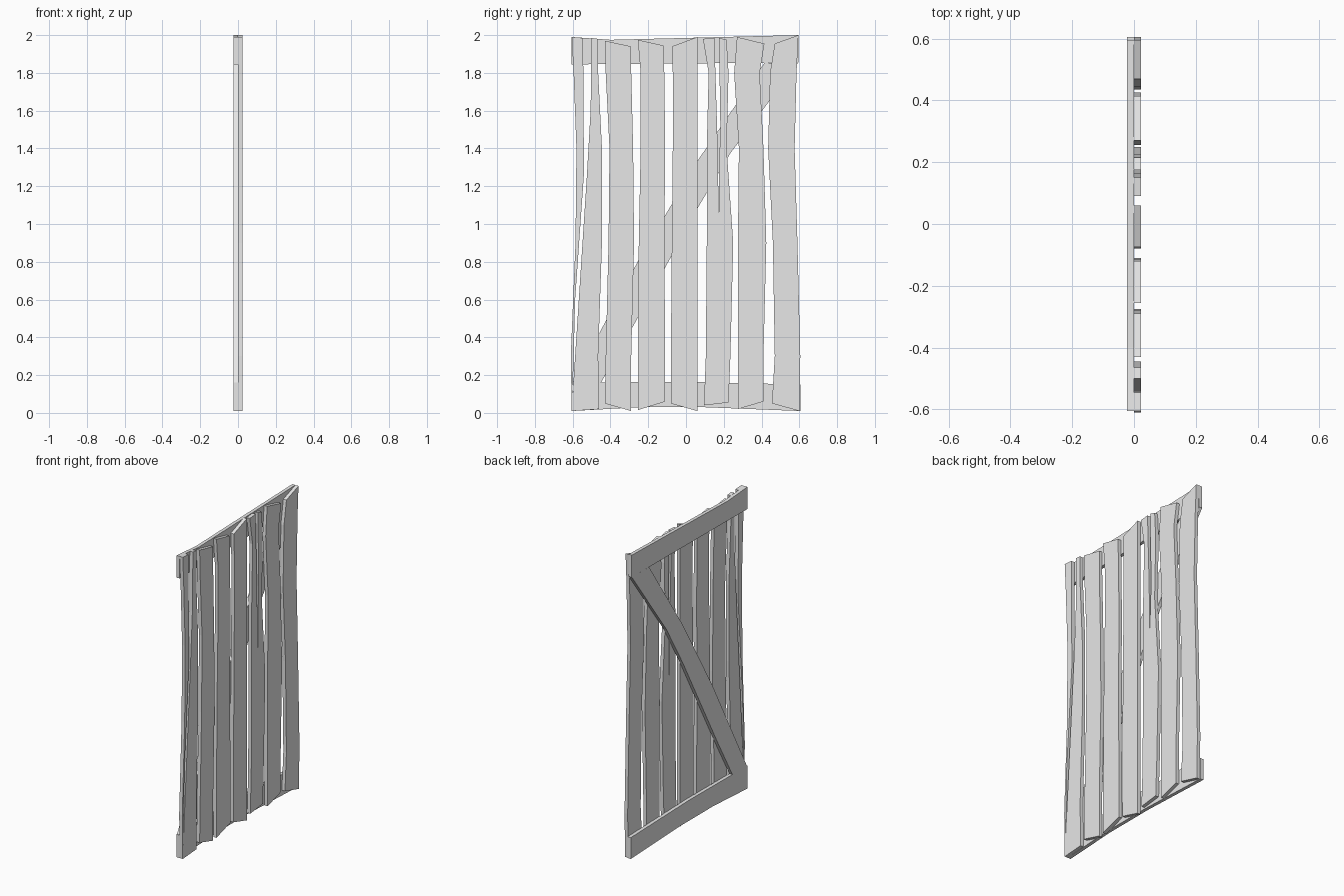
import bpy
import bmesh

default_cube = bpy.data.objects.get("Cube")
if default_cube:
    bpy.data.objects.remove(default_cube, do_unlink=True)

wood = bpy.data.materials.new("pale grey wood")
wood.use_nodes = True
wood_colour = (0.8, 0.8, 0.8, 1)
wood.diffuse_color = wood_colour
wood.node_tree.nodes["Principled BSDF"].inputs["Base Color"].default_value = wood_colour

THICK = 0.0225


def board(name, outline, x_back, x_front):
    """Extrude a (y, z) outline between two x positions."""
    bm = bmesh.new()
    face = bm.faces.new([bm.verts.new((x_back, y, z)) for y, z in outline])
    result = bmesh.ops.extrude_face_region(bm, geom=[face])
    moved = [v for v in result["geom"] if isinstance(v, bmesh.types.BMVert)]
    bmesh.ops.translate(bm, verts=moved, vec=(x_front - x_back, 0, 0))
    bmesh.ops.recalc_face_normals(bm, faces=bm.faces)
    # Split the concave outlines cleanly
    bmesh.ops.triangulate(bm, faces=[f for f in bm.faces if len(f.verts) > 4])
    mesh = bpy.data.meshes.new(name)
    bm.to_mesh(mesh)
    bm.free()
    mesh.materials.append(wood)
    obj = bpy.data.objects.new(name, mesh)
    bpy.context.collection.objects.link(obj)
    return obj


# Heights at which every warped plank bends between its two ends
BENDS = (1.8, 1.4, 0.9, 0.3)


def plank(name, tops, bottoms, left, right, split=()):
    """Warped plank; left and right list the edge from top to bottom,
    split lists the points of a crack open at the top end."""
    left_side = zip(left, (tops[0], *BENDS, bottoms[0]))
    right_side = zip(right, (tops[1], *BENDS, bottoms[1]))
    outline = list(left_side)[::-1] + list(split) + list(right_side)
    return board(name, outline, 0, THICK)


# Upright planks, from the right edge of the door to the left
plank("cracked_edge_plank", (1.99, 1.98), (0.01, 0.02),
      (-.605, -.595, -.58, -.585, -.61, -.605),
      (-.465, -.465, -.445, -.445, -.465, -.46),
      [(-.545, 1.985), (-.54, 1.27), (-.587, .6), (-.6, .1),
       (-.525, 1.25), (-.505, 1.6), (-.5, 1.985)])
plank("second_plank", (1.97, 1.94), (0.05, 0.01),
      (-.43, -.425, -.405, -.41, -.425, -.43),
      (-.29, -.29, -.28, -.275, -.29, -.29))
plank("third_plank", (1.975, 1.945), (0.015, 0.06),
      (-.255, -.24, -.24, -.25, -.255, -.255),
      (-.12, -.115, -.11, -.115, -.11, -.11))
plank("fourth_plank", (1.94, 1.99), (0.05, 0.01),
      (-.075, -.07, -.07, -.075, -.08, -.08),
      (.06, .06, .06, .06, .06, .06))
plank("cracked_middle_plank", (1.98, 1.975), (0.04, 0.055),
      (.09, .12, .11, .11, .105, .095),
      (.215, .225, .215, .25, .235, .225),
      [(.15, 1.985), (.165, 1.5), (.175, .98), (.175, 1.3),
       (.182, 1.5), (.175, 1.985)])
plank("sixth_plank", (1.99, 1.955), (0.02, 0.06),
      (.27, .255, .28, .275, .275, .275),
      (.415, .39, .41, .425, .41, .41))
plank("outer_plank", (1.955, 2), (0.05, 0.01),
      (.47, .445, .435, .46, .47, .455),
      (.595, .585, .575, .59, .605, .6))

# Cross rails and diagonal brace behind the planks
board("top_rail",
      [(-.605, 1.99), (-.4, 1.975), (0, 1.985), (.595, 2),
       (.595, 1.855), (0, 1.85), (-.605, 1.845)], -THICK, 0)
board("bottom_rail",
      [(-.605, .16), (0, .165), (.605, .15),
       (.605, .01), (.1, .03), (-.25, .03), (-.605, .01)], -THICK, 0)
board("diagonal_brace",
      [(-.6, .16), (-.245, .82), (.065, 1.34), (.415, 1.853),
       (.594, 1.855), (.235, 1.375), (.065, 1.09), (-.285, .45),
       (-.45, .16)], -THICK, 0)
